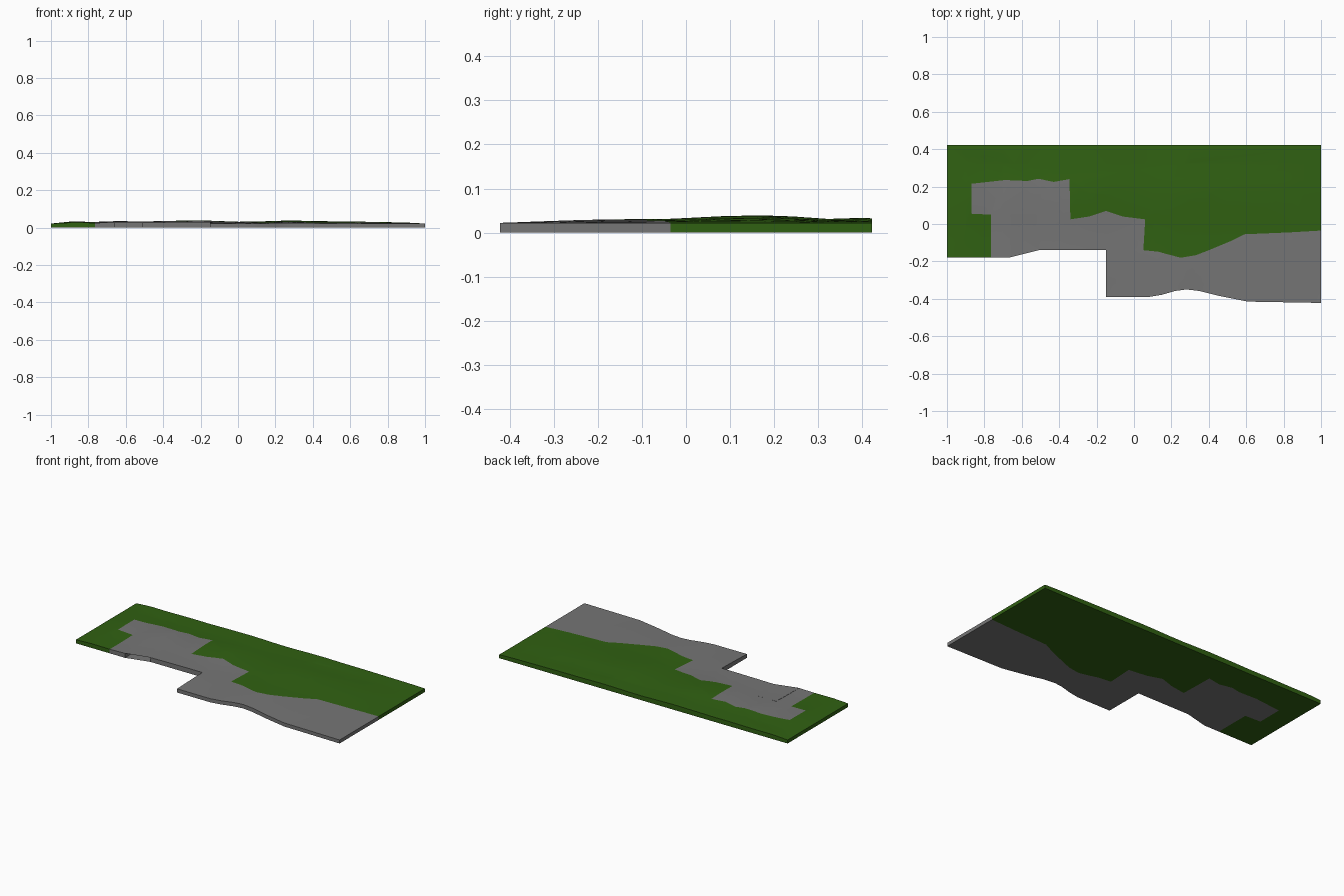
import bpy, bmesh, math

if "Cube" in bpy.data.objects:
    bpy.data.objects.remove(bpy.data.objects["Cube"])

# Outer edge of the pavement, left to right along the front
FRONT = [(-0.765, -0.178), (-0.66, -0.178), (-0.66, 0.05), (-0.51, 0.05),
         (-0.51, -0.14), (-0.15, -0.14), (-0.15, -0.39), (0.08, -0.39),
         (0.15, -0.378), (0.22, -0.358), (0.28, -0.35), (0.35, -0.358),
         (0.45, -0.383), (0.61, -0.415), (1.0, -0.422)]
# Border shared by pavement and grass, right to left
BORDER = [(1.0, -0.035), (0.83, -0.045), (0.59, -0.055), (0.52, -0.09),
          (0.40, -0.14), (0.33, -0.167), (0.25, -0.18), (0.18, -0.162),
          (0.13, -0.148), (0.05, -0.14), (0.06, 0.025), (-0.06, 0.04),
          (-0.15, 0.07), (-0.24, 0.04), (-0.34, 0.025), (-0.345, 0.24),
          (-0.43, 0.225), (-0.51, 0.242), (-0.57, 0.23), (-0.69, 0.235),
          (-0.87, 0.215), (-0.87, 0.055), (-0.765, 0.05)]
# Outer edge of the grass, clockwise from the front left
BACK = [(-0.765, -0.178), (-1.0, -0.178), (-1.0, 0.422), (1.0, 0.422)]

# Height profiles of the rolling ground across x and y (0 to 1)
RISE_X = [(-1, 0), (-0.88, 0.7), (-0.75, 0.4), (-0.65, 0.8), (-0.52, 0.6),
          (-0.4, 0.8), (-0.2, 1), (0, 0.55), (0.1, 0.6), (0.27, 1),
          (0.4, 0.75), (0.6, 0.65), (0.9, 0.3), (1, 0)]
RISE_Y = [(-0.43, 0), (-0.2, 0.45), (-0.04, 0.5), (0.08, 0.85), (0.2, 1),
          (0.32, 0.5), (0.4, 0.65), (0.43, 0.55)]


def sample(profile, t):
    for (a, va), (b, vb) in zip(profile, profile[1:]):
        if t <= b:
            k = max(0.0, (t - a) / (b - a))
            return va + (vb - va) * k
    return profile[-1][1]


def height(x, y):
    return 0.022 + 0.018 * sample(RISE_X, x) * sample(RISE_Y, y)


def ground_piece(name, outline, color):
    bm = bmesh.new()
    bm.faces.new([bm.verts.new((x, y, 0)) for x, y in outline])
    bmesh.ops.triangulate(bm, faces=bm.faces[:])
    # Cut a grid so the top can roll
    cuts = [((i / 10 + 0.003, 0, 0), (1, 0, 0)) for i in range(-9, 10)]
    cuts += [((0, j * 0.08 + 0.002, 0), (0, 1, 0)) for j in range(-5, 6)]
    for co, no in cuts:
        bmesh.ops.bisect_plane(bm, geom=bm.verts[:] + bm.edges[:] + bm.faces[:],
                               plane_co=co, plane_no=no, dist=1e-5)
    # Raise a copy of the sheet to form the slab
    res = bmesh.ops.extrude_face_region(bm, geom=bm.faces[:], use_keep_orig=True)
    for v in res["geom"]:
        if isinstance(v, bmesh.types.BMVert):
            v.co.z = height(v.co.x, v.co.y)
    bmesh.ops.recalc_face_normals(bm, faces=bm.faces[:])
    mesh = bpy.data.meshes.new(name)
    bm.to_mesh(mesh)
    bm.free()
    obj = bpy.data.objects.new(name, mesh)
    bpy.context.collection.objects.link(obj)
    mat = bpy.data.materials.new(name + "_color")
    mat.diffuse_color = color
    mat.use_nodes = True
    mat.node_tree.nodes["Principled BSDF"].inputs["Base Color"].default_value = mat.diffuse_color
    mesh.materials.append(mat)
    bpy.ops.object.select_all(action='DESELECT')
    obj.select_set(True)
    bpy.context.view_layer.objects.active = obj
    bpy.ops.object.shade_smooth_by_angle(angle=math.radians(30))


# Pavement strip and grass field
ground_piece("pavement", FRONT + BORDER, (0.18, 0.18, 0.18, 1))
ground_piece("grass", BORDER + BACK, (0.03, 0.12, 0.006, 1))
